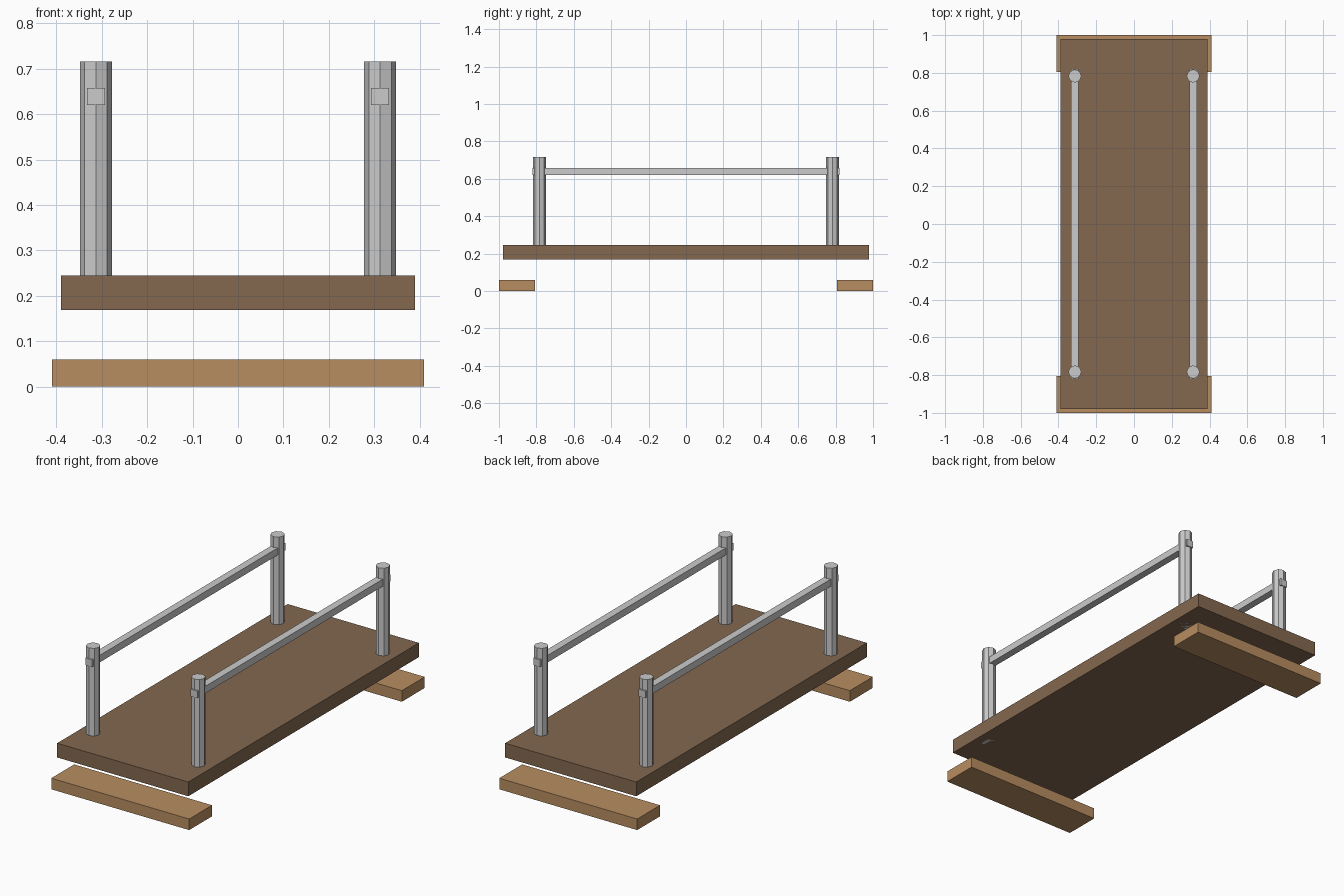
import bpy
from math import pi

if "Cube" in bpy.data.objects:
    bpy.data.objects.remove(bpy.data.objects["Cube"])


def material(name, color):
    m = bpy.data.materials.new(name)
    m.diffuse_color = (*color, 1)
    m.use_nodes = True
    m.node_tree.nodes["Principled BSDF"].inputs["Base Color"].default_value = m.diffuse_color
    return m


def box(name, lo, hi, mat=None):
    center = [(a + b) / 2 for a, b in zip(lo, hi)]
    bpy.ops.mesh.primitive_cube_add(size=1, location=center)
    ob = bpy.context.object
    ob.name = name
    ob.scale = [b - a for a, b in zip(lo, hi)]
    bpy.ops.object.transform_apply(location=False, rotation=False, scale=True)
    if mat:
        ob.data.materials.append(mat)
    return ob


dark_wood = material("dark_wood", (0.23, 0.14, 0.08))
light_wood = material("light_wood", (0.48, 0.27, 0.12))

POST_X, POST_Y = 0.313, 0.783
DECK_BOTTOM, POST_TOP = 0.1685, 0.716

# Bridge deck
box("deck", (-0.39, -0.979, DECK_BOTTOM), (0.39, 0.979, 0.245), dark_wood)

# Ground sills at both ends
box("front_sill", (-0.41, -1.0, 0), (0.41, -0.806, 0.0595), light_wood)
box("back_sill", (-0.41, 0.806, 0), (0.41, 1.0, 0.0595), light_wood)

for sx, side in ((-1, "left"), (1, "right")):
    # Handrail running through both posts
    x = sx * POST_X
    box(f"{side}_handrail", (x - 0.02, -0.821, 0.62), (x + 0.02, 0.821, 0.658))
    # Octagonal posts set through the deck
    for sy, end in ((-1, "front"), (1, "back")):
        bpy.ops.mesh.primitive_cylinder_add(
            vertices=8, radius=0.035, depth=POST_TOP - DECK_BOTTOM,
            location=(x, sy * POST_Y, (POST_TOP + DECK_BOTTOM) / 2))
        bpy.context.object.name = f"{end}_{side}_post"
